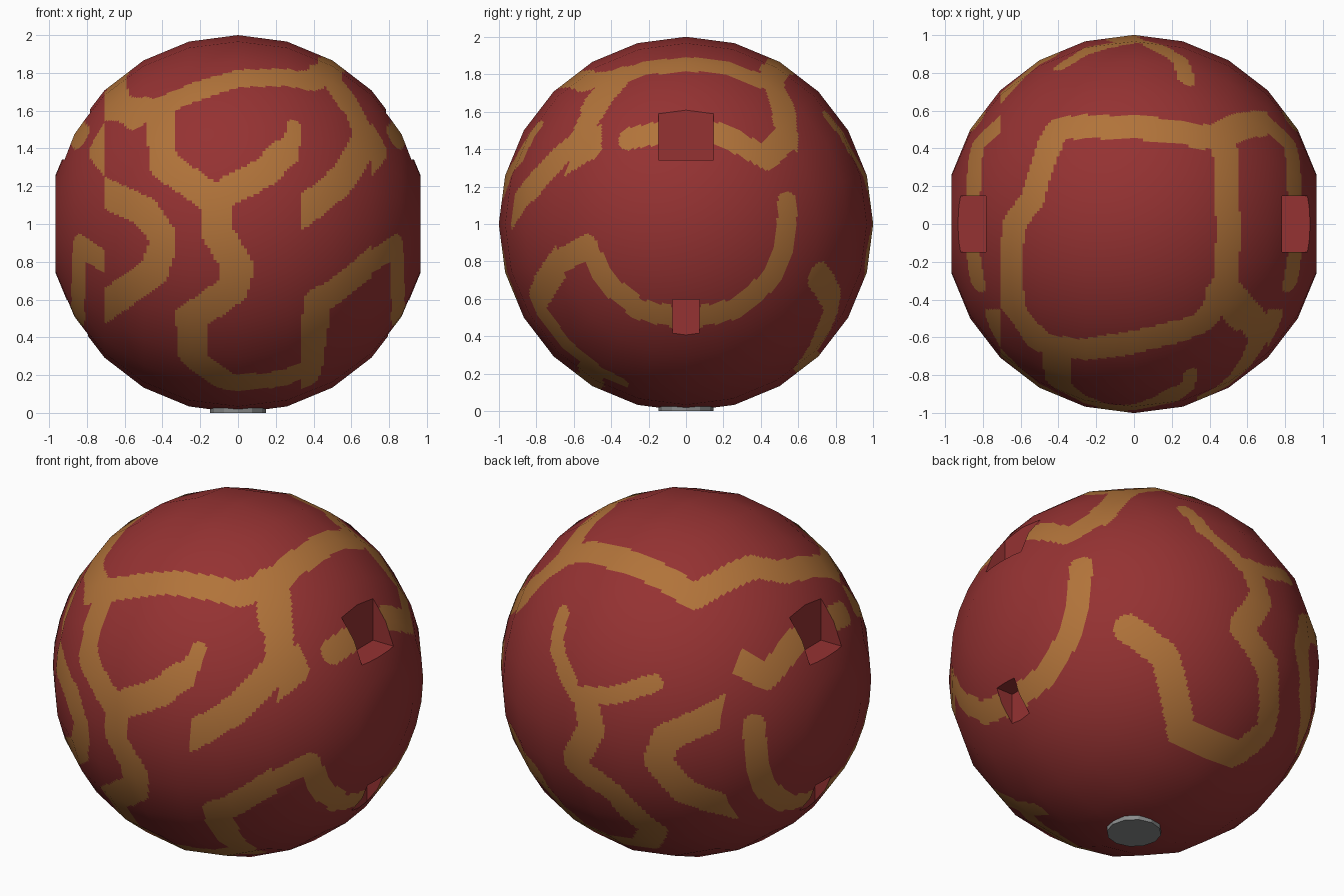
import bpy, bmesh, math
from mathutils import Vector

if "Cube" in bpy.data.objects:
    bpy.data.objects.remove(bpy.data.objects["Cube"])

N = 16          # fine cells per 15 degree facet, so the painted bands can be cut out
FACETS = 24
MID = Vector((0, 0, 1))


def material(name, rgb):
    m = bpy.data.materials.new(name)
    m.diffuse_color = (*rgb, 1)
    m.use_nodes = True
    m.node_tree.nodes["Principled BSDF"].inputs["Base Color"].default_value = m.diffuse_color
    return m


red = material("brick red", (0.30, 0.032, 0.032))
ochre = material("ochre", (0.44, 0.172, 0.042))
grey = material("grey", (0.25, 0.26, 0.26))


# ---- painted bands: each is (half width, lowest x, highest x, points on the sphere)
def on_sphere(view, a, b):
    if view == "side":
        v = (0, a, b - 1)
    elif view == "top":
        v = (a, b, 0)
    else:
        v = (a, 0, b - 1)
    v = Vector(v)
    d = math.sqrt(max(0, 1 - v.length_squared))
    v += {"side": Vector((d, 0, 0)), "top": Vector((0, 0, d)),
          "front": Vector((0, -d, 0)), "back": Vector((0, d, 0))}[view]
    return v.normalized()


def band(view, half, pts, lo=-2, hi=2):
    pts = [on_sphere(view, *p) for p in pts]
    out = []
    for a, b in zip(pts, pts[1:]):
        out.append((a, b - a, max((b - a).length_squared, 1e-9), (a + b).normalized(),
                    ((b - a).length / 2 + half) * 1.1 + 0.02, half, lo, hi))
    return out


# bands on the two side caps (mirrored in x)
cap_bands = (
    band("side", 0.07, [(-.30, 1.46), (-.15, 1.49), (.18, 1.485), (.43, 1.355), (.60, 1.53)])
    + band("side", 0.065, [(.545, 1.11), (.54, .93), (.46, .71), (.27, .545), (0, .49),
                           (-.25, .54), (-.42, .68), (-.53, .88), (-.74, .76)])
    + band("side", 0.075, [(-.52, 1.56), (-.52, 1.41), (-.72, 1.28)]))

# bands on the middle drum
body_bands = (
    # ring over the top
    band("top", 0.075, [(-.64, -.42), (-.64, 0), (-.54, .14), (-.41, .51), (-.1, .52), (.35, .47),
                        (.48, .47), (.49, .2), (.48, -.35), (.38, -.52), (0, -.63), (-.3, -.67),
                        (-.54, -.62), (-.64, -.42)])
    + band("top", 0.08, [(.45, .47), (.6, .53), (.72, .54)])
    + band("top", 0.08, [(.46, -.36), (.58, -.5)])
    # front
    + band("front", 0.08, [(-.72, 1.6), (-.41, 1.6), (-.40, 1.32), (-.13, 1.13), (.13, 1.27),
                           (.25, 1.38)])
    + band("front", 0.045, [(.22, 1.37), (.29, 1.44), (.30, 1.52)])
    + band("front", 0.085, [(-.12, 1.13), (-.11, .95), (0, .77), (-.03, .65), (-.2, .53),
                            (-.27, .48)], -.34, .34)
    + band("front", 0.08, [(-.25, .48), (-.24, .28), (-.05, .15), (.18, .16), (.36, .22)])
    + band("front", 0.08, [(.36, .15), (.39, .3), (.42, .58), (.72, .81)], .34)
    + band("front", 0.08, [(.5, 1.79), (.68, 1.45), (.55, 1.23), (.30, 1.03)], .34)
    + band("front", 0.08, [(-.74, 1.18), (-.5, 1.07), (-.39, .92), (-.45, .74), (-.74, .54)],
           -2, -.34)
    # back
    + band("back", 0.05, [(.28, 1.57), (.24, 1.41), (.05, 1.22), (-.19, 1.27), (-.38, 1.36)])
    + band("back", 0.08, [(-.02, 1.2), (-.07, 1.05), (.06, .82), (-.17, .68), (-.31, .42),
                          (-.18, .26), (.2, .26), (.44, .58), (.64, .72)])
    + band("back", 0.08, [(-.74, 1.23), (-.48, 1.07), (-.44, .92), (-.55, .73), (-.74, .58)]))


def is_ochre(p):
    cap = abs(p.x) > 0.71
    q = Vector((abs(p.x), p.y, p.z)) if cap else p
    for a, d, dd, mid, reach, half, lo, hi in (cap_bands if cap else body_bands):
        if (q - mid).length > reach or not lo < q.x < hi:
            continue
        t = min(1, max(0, (q - a).dot(d) / dd))
        if (q - (a + d * t).normalized()).length < half:
            return True
    return False


# ---- ball: 24-sided, poles on the x axis and cut flat
def corner_lerp(i, fn):
    k, f = divmod(i, N)
    a, b = fn(k), fn(k + 1)
    return [u + (v - u) * f / N for u, v in zip(a, b)]


STEP = 2 * math.pi / FACETS
FLAT = math.cos(STEP)


def profile(k):
    x = math.cos(k * STEP)
    return max(-FLAT, min(FLAT, x)), max(0.012, math.sin(k * STEP)) if k < 12 else 0.012


def spoke(k):
    return math.sin(k * STEP), math.cos(k * STEP)


bm = bmesh.new()
spokes = [corner_lerp(j, spoke) for j in range(FACETS * N)]
rings = []
for i in range(FACETS // 2 * N + 1):
    x, r = corner_lerp(i, profile)
    rings.append([bm.verts.new((x, r * s, 1 + r * c)) for s, c in spokes])
for a, b in zip(rings, rings[1:]):
    for j in range(len(a)):
        bm.faces.new((a[j - 1], a[j], b[j], b[j - 1]))
bm.faces.new(rings[0])
bm.faces.new(rings[-1])
bmesh.ops.recalc_face_normals(bm, faces=bm.faces)
mesh = bpy.data.meshes.new("ball")
bm.to_mesh(mesh)
bm.free()
ball = bpy.data.objects.new("ball", mesh)
bpy.context.collection.objects.link(ball)
bpy.context.view_layer.objects.active = ball


# ---- notches cut into both side caps
def notch(side, inner, half_y, z0, z1):
    bpy.ops.mesh.primitive_cube_add(size=1, location=(side * (inner + .2), 0, (z0 + z1) / 2))
    cutter = bpy.context.object
    cutter.name = "notch_cutter"
    cutter.scale = (.4, 2 * half_y, z1 - z0)
    cutter.hide_render = True
    bpy.context.view_layer.update()
    bpy.context.view_layer.objects.active = ball
    mod = ball.modifiers.new("notch", 'BOOLEAN')
    mod.operation = 'DIFFERENCE'
    mod.object = cutter
    bpy.ops.object.modifier_apply(modifier=mod.name)
    bpy.data.objects.remove(cutter)


for side in (-1, 1):
    notch(side, .783, .148, 1.342, 1.612)   # upper notch
    notch(side, .795, .072, .397, .597)     # lower notch

# ---- colour by distance to the bands, round shading on the skin, flat in the notches
mesh = ball.data
mesh.materials.clear()
mesh.materials.append(red)
mesh.materials.append(ochre)
normals = [None] * len(mesh.loops)
for f in mesh.polygons:
    f.use_smooth = True
    p = (f.center - MID)
    skin = p.length > .96 and p.normalized().dot(f.normal) > .95
    f.material_index = int(skin and is_ochre(p.normalized()))
    for li in f.loop_indices:
        if skin:
            n = (mesh.vertices[mesh.loops[li].vertex_index].co - MID).normalized()
        else:
            n = f.normal
        normals[li] = tuple(n)
mesh.normals_split_custom_set(normals)

# ---- small foot plate underneath
bpy.ops.mesh.primitive_cylinder_add(vertices=12, radius=.147, depth=.03, location=(0, 0, .015))
foot = bpy.context.object
foot.name = "foot_plate"
foot.data.materials.append(grey)
